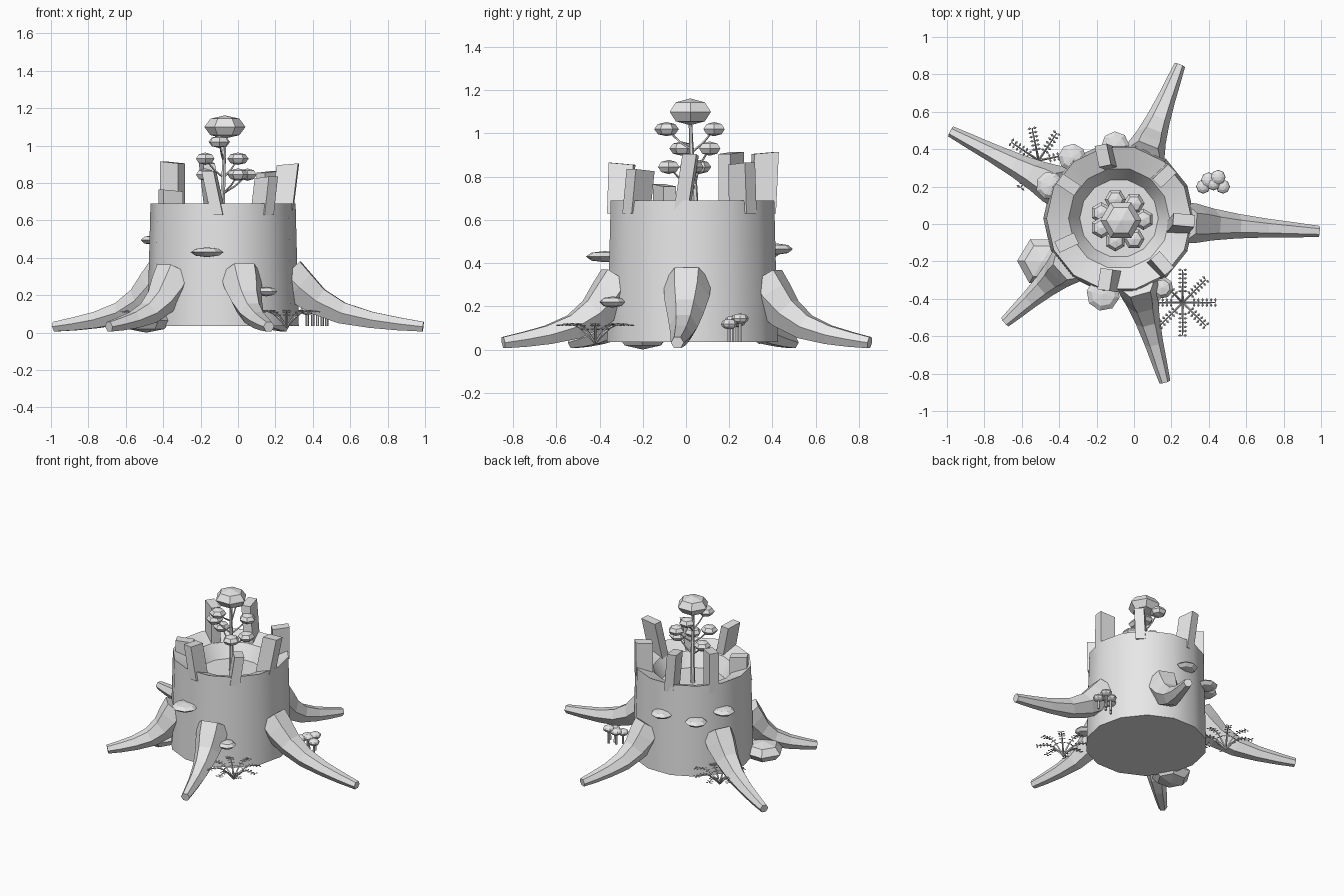
import bpy, bmesh, math, random
from mathutils import Vector, Matrix

if "Cube" in bpy.data.objects:
    bpy.data.objects.remove(bpy.data.objects["Cube"])

random.seed(4)
CX, CY = -0.08, 0.03
grey = bpy.data.materials.new("plain grey")
grey.diffuse_color = (0.8, 0.8, 0.8, 1)
grey.use_nodes = True
grey.node_tree.nodes["Principled BSDF"].inputs["Base Color"].default_value = grey.diffuse_color


def finish(name, bm, smooth=False):
    bmesh.ops.recalc_face_normals(bm, faces=bm.faces)
    me = bpy.data.meshes.new(name)
    bm.to_mesh(me)
    bm.free()
    me.materials.append(grey)
    ob = bpy.data.objects.new(name, me)
    bpy.context.collection.objects.link(ob)
    if smooth:
        bpy.ops.object.select_all(action='DESELECT')
        ob.select_set(True)
        bpy.context.view_layer.objects.active = ob
        bpy.ops.object.shade_smooth_by_angle(angle=math.radians(30))
    return ob


def ball(bm, pos, r, h, seg=6, rings=4, turn=0.0):
    """Squashed low-poly sphere of half height h."""
    m = Matrix.Translation(pos) @ Matrix.Rotation(turn, 4, 'Z') @ Matrix.Diagonal((r, r, h, 1))
    bmesh.ops.create_uvsphere(bm, u_segments=seg, v_segments=rings, radius=1, matrix=m)


def tube(bm, pts, radii, seg=6):
    """Capped tube along a path, with an edge row kept level on top."""
    rings = []
    for i, p in enumerate(pts):
        t = (pts[min(i + 1, len(pts) - 1)] - pts[max(i - 1, 0)]).normalized()
        side = t.cross(Vector((0, 0, 1)))
        side = side.normalized() if side.length > 1e-4 else Vector((1, 0, 0))
        up = side.cross(t)
        rings.append([bm.verts.new(p + radii[i] * (side * math.cos(a) + up * math.sin(a)))
                      for a in (k * math.tau / seg for k in range(seg))])
    for a, b in zip(rings, rings[1:]):
        for k in range(seg):
            bm.faces.new((a[k], a[(k + 1) % seg], b[(k + 1) % seg], b[k]))
    bm.faces.new(rings[0][::-1])
    bm.faces.new(rings[-1])


# hollow trunk: outer wall, sloping rim and cavity
bm = bmesh.new()
N = 14
rows = [[bm.verts.new((CX + r * math.cos(k * math.tau / N), CY + r * math.sin(k * math.tau / N), z))
         for k in range(N)]
        for r, z in ((0.405, 0.035), (0.388, 0.69), (0.27, 0.645), (0.21, 0.55))]
for a, b in zip(rows, rows[1:]):
    for k in range(N):
        bm.faces.new((a[k], a[(k + 1) % N], b[(k + 1) % N], b[k]))
bm.faces.new(rows[0][::-1])
bm.faces.new(rows[-1])
finish("trunk", bm, True)

# broken bark posts on the rim: x, y, top height, sideways lean, outward lean
for x, y, top, lean, out in ((0.25, 0.0, 0.90, 0.045, 0.03), (0.16, 0.26, 0.86, -0.01, 0.0),
                             (-0.15, 0.36, 0.91, 0.03, 0.02), (-0.35, 0.21, 0.91, 0.0, 0.0),
                             (-0.36, -0.10, 0.76, 0.0, 0.0), (-0.13, -0.30, 0.86, -0.05, 0.0),
                             (0.14, -0.22, 0.83, 0.03, 0.0)):
    bm = bmesh.new()
    bmesh.ops.create_cube(bm, size=1)
    d = Vector((x - CX, y - CY, 0)).normalized()
    t = Vector((-d.y, d.x, 0))
    for v in bm.verts:
        c = v.co.copy()
        h = c.z + 0.5
        p = Vector((x, y, 0)) + d * (c.x * 0.115 + out * (h - 0.5)) + t * (c.y * 0.065 + lean * (h - 0.5))
        v.co = (p.x, p.y, 0.63 + h * (top - 0.63) + c.x * 0.01 * h)
    finish("rim_post", bm)

# spreading roots, from wall to tip
profile = ((0, 0.315, 0.110), (0.09, 0.245, 0.106), (0.22, 0.168, 0.085),
           (0.40, 0.105, 0.066), (0.62, 0.068, 0.050), (0.82, 0.047, 0.040), (1, 0.032, 0.030))
for x, y in ((0.99, -0.04), (0.245, 0.85), (-0.98, 0.495), (-0.69, -0.525), (0.165, -0.845)):
    tip = Vector((x - CX, y - CY, 0))
    d = tip.normalized()
    L = tip.length
    pts = [Vector((CX, CY, z)) + d * (0.345 + s * (L - 0.345)) for s, z, r in profile]
    bm = bmesh.new()
    tube(bm, pts, [r for s, z, r in profile])
    finish("root", bm)

# bracket fungi on the bark
for x, y, z, r in ((-0.165, -0.375, 0.43, 0.09), (0.15, -0.34, 0.22, 0.06), (-0.10, 0.42, 0.465, 0.075),
                   (-0.33, 0.355, 0.44, 0.075), (-0.45, 0.205, 0.495, 0.075)):
    bm = bmesh.new()
    ball(bm, (x, y, z), r, 0.026, 8, 4, math.atan2(y - CY, x - CX))
    finish("bracket_fungus", bm)

# low rock beside the trunk
bm = bmesh.new()
ball(bm, (-0.49, -0.2, 0.065), 0.135, 0.065, 6, 4, 0.5)
finish("rock", bm)

# little tree growing from the cavity
bm = bmesh.new()
path = [Vector(p) for p in ((-0.09, 0.05, 0.54), (-0.08, 0.04, 0.75), (-0.075, 0.025, 0.92), (-0.07, 0.02, 1.06))]
tube(bm, path, (0.016, 0.013, 0.011, 0.008))
caps = ((-0.10, -0.09, 1.02), (-0.10, 0.13, 1.02), (-0.175, -0.02, 0.93), (0.0, 0.11, 0.93),
        (-0.175, 0.06, 0.845), (0.0, -0.08, 0.845), (0.05, 0.025, 0.845))
for c in caps:
    c = Vector(c)
    start = Vector((-0.078, 0.035, c.z - 0.1))
    tube(bm, [start, (start + c) / 2 - Vector((0, 0, 0.01)), c], (0.006, 0.005, 0.004), 5)
finish("tree_stem", bm)
for i, c in enumerate(caps):
    bm = bmesh.new()
    ball(bm, c, 0.057, 0.033, 6, 4, math.pi / 6 if i % 2 else 0)
    finish("leaf_clump", bm)
bm = bmesh.new()
ball(bm, (-0.07, 0.02, 1.10), 0.11, 0.062, 6, 4, math.pi / 6)
finish("tree_crown", bm)

# ferns: arching fronds with paired leaflets
for x, y, turn in ((0.26, -0.42, 0.0), (-0.51, 0.34, 0.2)):
    bm = bmesh.new()
    for k in range(8):
        a = turn + k * math.tau / 8
        d = Vector((math.cos(a), math.sin(a), 0))
        side = Vector((-d.y, d.x, 0))
        base = Vector((x, y, 0))
        arc = lambda s: base + d * 0.175 * s + Vector((0, 0, 0.03 + 0.09 * math.sin(min(s * 1.15, 1) * 2.0)))
        tube(bm, [arc(i / 5) for i in range(6)], [0.006, 0.006, 0.005, 0.004, 0.004, 0.003], 4)
        for i in range(6):
            p = arc(0.35 + 0.13 * i)
            for sgn in (-1, 1):
                m = (Matrix.Translation(p + side * sgn * 0.014) @ Matrix.Rotation(a, 4, 'Z')
                     @ Matrix.Diagonal((0.007, 0.011, 0.004, 1)))
                bmesh.ops.create_uvsphere(bm, u_segments=4, v_segments=2, radius=1, matrix=m)
    finish("fern", bm)

# toadstool cluster between two roots
for x, y, top, r in ((0.37, 0.20, 0.13, 0.038), (0.40, 0.235, 0.14, 0.042), (0.45, 0.25, 0.155, 0.040),
                     (0.475, 0.20, 0.13, 0.038), (0.425, 0.215, 0.145, 0.036)):
    bm = bmesh.new()
    tube(bm, [Vector((x, y, 0.035)), Vector((x, y, top - 0.01))], (0.009, 0.008), 6)
    ball(bm, (x, y, top - 0.012), r, 0.024, 8, 6)
    finish("toadstool", bm)
